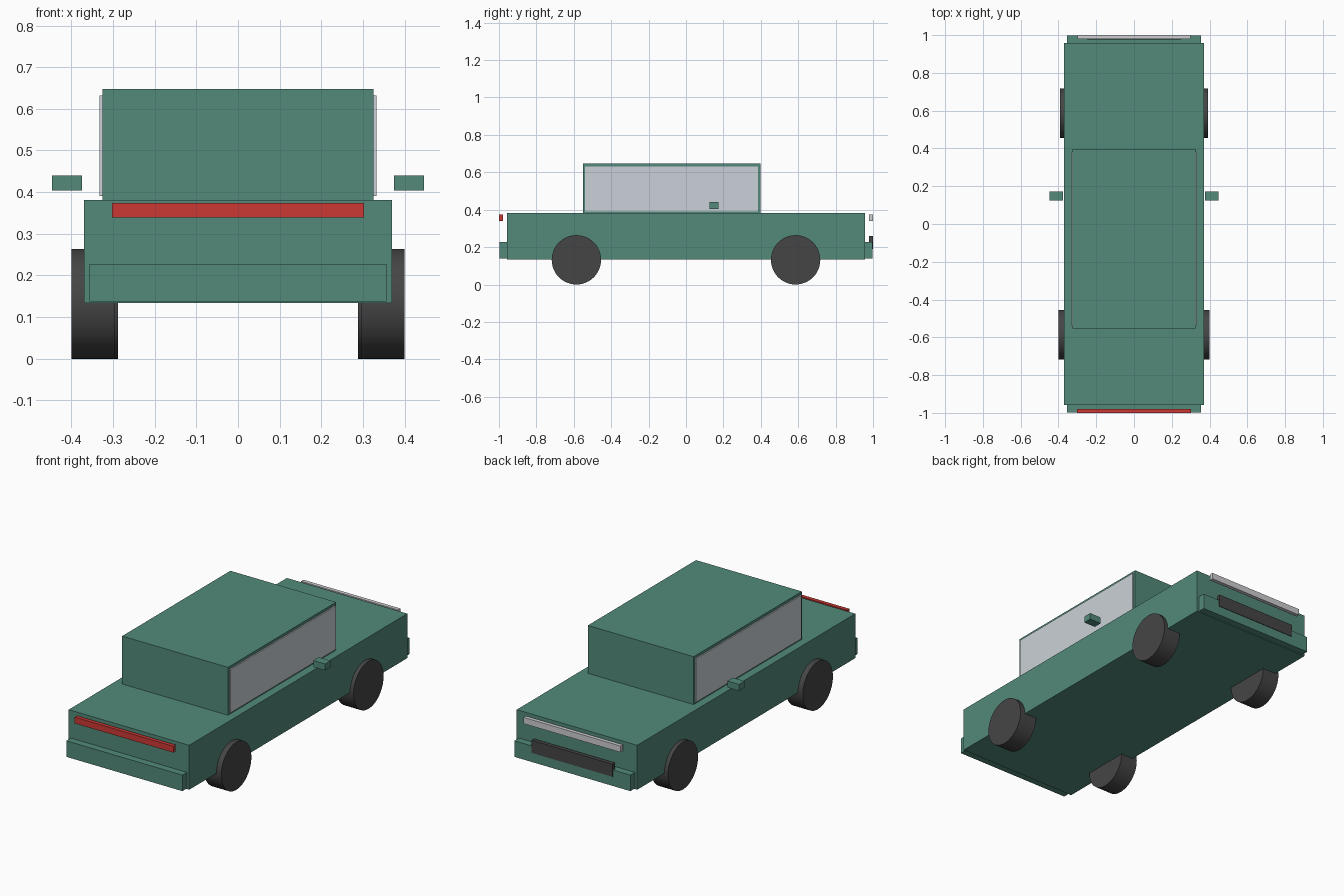
import bpy
import math
from mathutils import Matrix

cube = bpy.data.objects.get("Cube")
if cube:
    bpy.data.objects.remove(cube, do_unlink=True)


def material(name, r, g, b):
    mat = bpy.data.materials.new(name)
    mat.use_nodes = True
    mat.diffuse_color = (r, g, b, 1)
    bsdf = next(n for n in mat.node_tree.nodes if n.type == 'BSDF_PRINCIPLED')
    bsdf.inputs["Base Color"].default_value = (r, g, b, 1)
    return mat


GREEN = material("green paint", 0.085, 0.255, 0.195)
GLASS = material("pale glass", 0.60, 0.64, 0.69)
LAMP = material("lamp grey", 0.62, 0.62, 0.64)
RED = material("tail light red", 0.60, 0.04, 0.035)
RUBBER = material("dark rubber", 0.06, 0.06, 0.06)


def box(name, mat, x, y, z):
    """Box spanning the (low, high) pairs x, y and z."""
    bpy.ops.mesh.primitive_cube_add(size=1)
    obj = bpy.context.object
    obj.name = name
    size = Matrix.Diagonal([b - a for a, b in (x, y, z)] + [1])
    middle = Matrix.Translation([(a + b) / 2 for a, b in (x, y, z)])
    obj.data.transform(middle @ size)
    obj.data.materials.append(mat)
    return obj


def wheel(name, inner, outer, side, y, radius=0.132):
    bpy.ops.mesh.primitive_cylinder_add(
        vertices=48, radius=radius, depth=outer - inner,
        location=(side * (inner + outer) / 2, y, radius),
        rotation=(0, math.pi / 2, 0))
    obj = bpy.context.object
    obj.name = name
    obj.data.materials.append(RUBBER)
    bpy.ops.object.shade_smooth_by_angle(angle=math.radians(30))


# Body and cabin
box("body", GREEN, (-0.37, 0.37), (-0.957, 0.957), (0.134, 0.381))
box("cabin", GREEN, (-0.325, 0.325), (-0.552, 0.397), (0.38, 0.647))

# Bumpers at both ends
box("tail_bumper", GREEN, (-0.356, 0.356), (-0.997, -0.95), (0.138, 0.227))
box("nose_bumper", GREEN, (-0.356, 0.356), (0.95, 0.997), (0.138, 0.227))

# Light bars and grille
box("tail_light", RED, (-0.303, 0.303), (-1.0, -0.979), (0.339, 0.374))
box("headlight_bar", LAMP, (-0.298, 0.298), (0.979, 1.0), (0.339, 0.374))
box("grille", RUBBER, (-0.25, 0.25), (0.978, 1.0), (0.19, 0.26))

# Side windows, mirrors and wheels
for side, label in ((1, "left"), (-1, "right")):
    def span(a, b):
        return sorted((side * a, side * b))

    box(label + "_window", GLASS, span(0.323, 0.332), (-0.54, 0.385), (0.391, 0.632))
    box(label + "_mirror", GREEN, span(0.375, 0.447), (0.125, 0.173), (0.404, 0.44))
    wheel(label + "_nose_wheel", 0.288, 0.392, side, 0.586)
    wheel(label + "_tail_wheel", 0.295, 0.4, side, -0.586)
